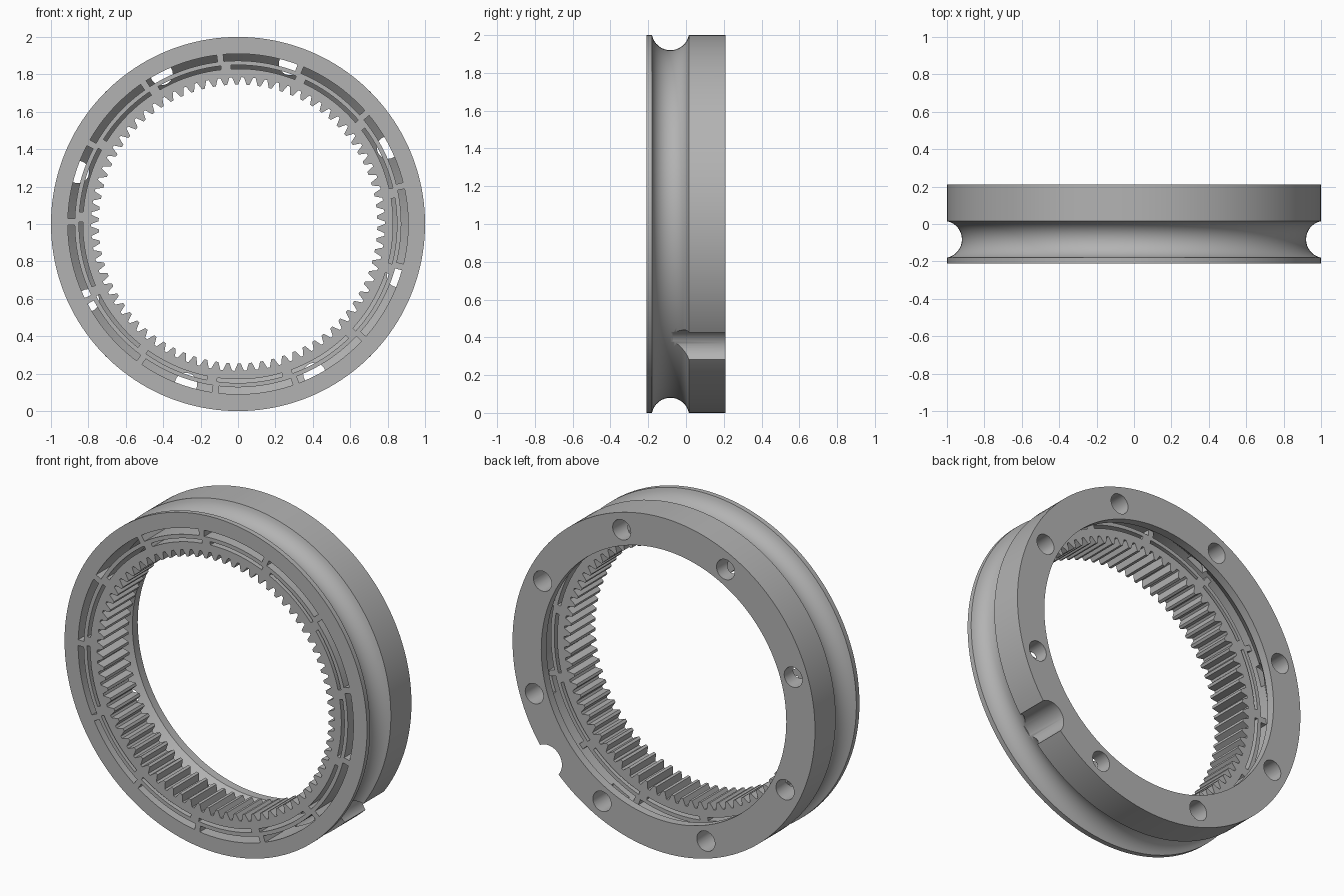
import bpy, bmesh, math
from math import cos, sin, radians, pi

cube = bpy.data.objects.get("Cube")
if cube:
    bpy.data.objects.remove(cube)

FRONT, BACK, GEAR_BACK = -0.21, 0.21, 0.03
TEETH, SPRINGS = 78, 13

grey = bpy.data.materials.new("plain grey")
grey.use_nodes = True
grey.diffuse_color = (0.45, 0.45, 0.45, 1)
grey.node_tree.nodes["Principled BSDF"].inputs["Base Color"].default_value = grey.diffuse_color


def point(r, a, y):
    return (r * cos(a), y, 1 + r * sin(a))


def finish(name, bm):
    bmesh.ops.recalc_face_normals(bm, faces=bm.faces)
    mesh = bpy.data.meshes.new(name)
    bm.to_mesh(mesh)
    bm.free()
    ob = bpy.data.objects.new(name, mesh)
    mesh.materials.append(grey)
    bpy.context.collection.objects.link(ob)
    return ob


def smooth(ob, angle=30):
    bpy.ops.object.select_all(action='DESELECT')
    ob.select_set(True)
    bpy.context.view_layer.objects.active = ob
    bpy.ops.object.shade_smooth_by_angle(angle=radians(angle))


def sweep(bm, sections, closed):
    """Skin equal-length closed cross-sections, capping the ends if open."""
    rows = [[bm.verts.new(p) for p in s] for s in sections]
    n = len(rows[0])
    for i in range(len(rows) if closed else len(rows) - 1):
        a, b = rows[i], rows[(i + 1) % len(rows)]
        for j in range(n):
            k = (j + 1) % n
            bm.faces.new((a[j], a[k], b[k], b[j]))
    if not closed:
        bm.faces.new(rows[0])
        bm.faces.new(rows[-1])


def arc_block(bm, r0, r1, start, end, y0, y1):
    steps = max(1, round((end - start) / 2))
    sections = []
    for i in range(steps + 1):
        a = radians(start + (end - start) * i / steps)
        sections.append([point(r0, a, y0), point(r1, a, y0),
                         point(r1, a, y1), point(r0, a, y1)])
    sweep(bm, sections, False)


def rod(bm, r, angle, radius, y0, y1, sides=32):
    cx, _, cz = point(r, radians(angle), 0)
    ring = [2 * pi * i / sides for i in range(sides)]
    sweep(bm, [[(cx + radius * cos(t), y, cz + radius * sin(t)) for t in ring]
               for y in (y0, y1)], False)


# Outer ring: grooved rim, wide front bore tapering to the back flange
gr, gy, gc = 0.0994, -0.0825, 1.0194
half = math.asin(0.0975 / gr)
groove = [(gc - gr * cos(t), gy + gr * sin(t))
          for t in [half * (i / 8 - 1) for i in range(17)]]
profile = [(0.91, FRONT), (1, FRONT)] + groove + [
    (1, BACK), (0.81, BACK), (0.81, 0.16), (0.91, 0.05)]
bm = bmesh.new()
sweep(bm, [[point(r, 2 * pi * i / 160, y) for r, y in profile]
           for i in range(160)], True)
outer_ring = finish("outer_ring", bm)

# Screw holes around the back flange and the cable notch in the rim
bm = bmesh.new()
for k in range(8):
    rod(bm, 0.9, 27 + 45 * k, 0.06, 0.02, BACK + 0.05)
rod(bm, 1.01, -40.5, 0.095, -0.07, BACK + 0.05, 48)
cutter = finish("hole_cutter", bm)
cutter.hide_render = True
mod = outer_ring.modifiers.new("holes", 'BOOLEAN')
mod.object = cutter
mod.solver = 'EXACT'
bpy.context.view_layer.objects.active = outer_ring
bpy.ops.object.modifier_apply(modifier=mod.name)
bpy.data.objects.remove(cutter)
smooth(outer_ring)

# Internal gear: four profile points per tooth
bm = bmesh.new()
tooth = [(0.0, 0.785), (0.22, 0.785), (0.48, 0.745), (0.74, 0.745)]
sections = []
for i in range(TEETH):
    for f, r in tooth:
        a = 2 * pi * (i + f) / TEETH
        sections.append([point(r, a, FRONT), point(0.83, a, FRONT),
                         point(0.83, a, GEAR_BACK), point(r, a, GEAR_BACK)])
sweep(bm, sections, True)
smooth(finish("internal_gear", bm), 20)

# Stepped spring bars joining the gear to the outer ring
bm = bmesh.new()
step = 360 / SPRINGS
for k in range(SPRINGS):
    a = 95 + step * k
    arc_block(bm, 0.85, 0.873, a - step, a, FRONT, GEAR_BACK)
    arc_block(bm, 0.86, 0.914, a, a + 2.2, FRONT, GEAR_BACK)
    arc_block(bm, 0.825, 0.86, a - 2.5, a + 1.2, FRONT, GEAR_BACK)
smooth(finish("spring_bars", bm))
